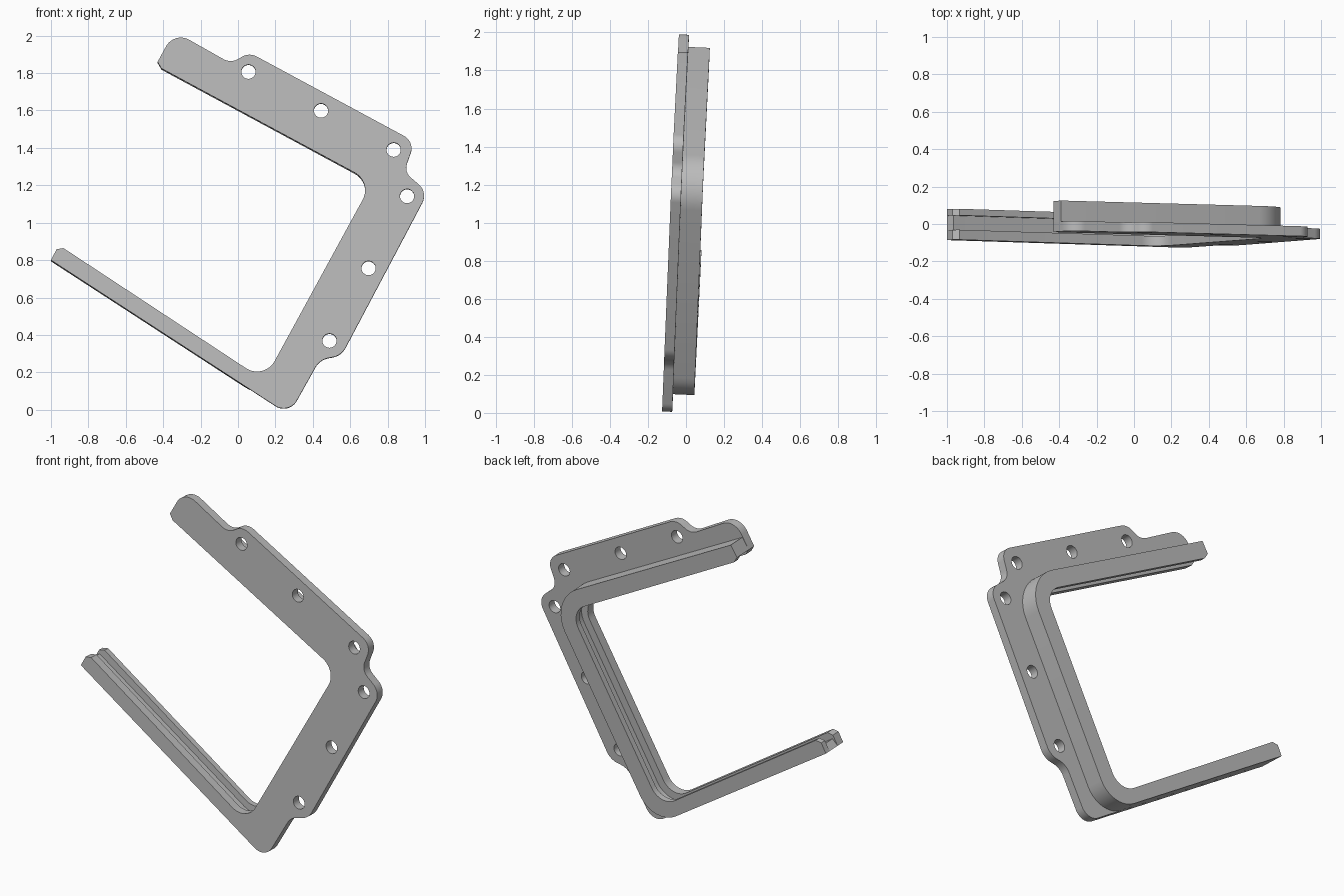
import bpy, bmesh, math
from mathutils import Vector

if "Cube" in bpy.data.objects:
    bpy.data.objects.remove(bpy.data.objects["Cube"])

grey = bpy.data.materials.new("plain grey")
grey.diffuse_color = (0.5, 0.5, 0.5, 1)
grey.use_nodes = True
grey.node_tree.nodes["Principled BSDF"].inputs["Base Color"].default_value = grey.diffuse_color

# The bracket leans back slightly: front plane y = A + B*x + C*z
A, B, C = -0.125, -0.004, 0.0435


def place(p, d):
    x, z = p
    return Vector((x - B * d, A + B * x + C * z + d, z - C * d))


def fillet(corners, seg=10):
    """Round every (x, z, radius) corner of a closed outline."""
    out = []
    n = len(corners)
    for i, (x, z, r) in enumerate(corners):
        p = Vector((x, z))
        if r == 0:
            out.append(p)
            continue
        u = (Vector(corners[i - 1][:2]) - p).normalized()
        v = (Vector(corners[(i + 1) % n][:2]) - p).normalized()
        half = u.angle(v) / 2
        centre = p + (u + v).normalized() * (r / math.sin(half))
        a = p + u * (r / math.tan(half)) - centre
        b = p + v * (r / math.tan(half)) - centre
        a0 = math.atan2(a.y, a.x)
        da = (math.atan2(b.y, b.x) - a0 + math.pi) % (2 * math.pi) - math.pi
        for k in range(seg + 1):
            t = a0 + da * k / seg
            out.append(centre + Vector((math.cos(t), math.sin(t))) * r)
    return out


def circle(x, z, r, n=24):
    return [Vector((x + r * math.cos(2 * math.pi * k / n),
                    z + r * math.sin(2 * math.pi * k / n))) for k in range(n)]


def slab(name, outline, d0, d1, holes=(), caps=True):
    """Extrude an outline with holes from depth d0 to d1."""
    bm = bmesh.new()
    rims = [[], []]
    for loop in [outline, *holes]:
        rings = []
        for side, d in enumerate((d0, d1)):
            vs = [bm.verts.new(place(p, d)) for p in loop]
            rims[side] += [bm.edges.new((vs[i - 1], vs[i])) for i in range(len(vs))]
            rings.append(vs)
        f, g = rings
        for i in range(len(f)):
            bm.faces.new((f[i - 1], f[i], g[i], g[i - 1]))
    if caps:
        for rim in rims:
            bmesh.ops.triangle_fill(bm, edges=rim, use_beauty=True)
    bmesh.ops.recalc_face_normals(bm, faces=bm.faces)
    me = bpy.data.meshes.new(name)
    bm.to_mesh(me)
    bm.free()
    me.materials.append(grey)
    ob = bpy.data.objects.new(name, me)
    bpy.context.collection.objects.link(ob)
    bpy.ops.object.select_all(action='DESELECT')
    bpy.context.view_layer.objects.active = ob
    ob.select_set(True)
    bpy.ops.object.shade_smooth_by_angle(angle=math.radians(25))
    return ob


# Shared inner edge and outer edge of the three-sided frame
inner = [(-0.41, 1.825, 0), (0.718, 1.217, 0.107), (0.14, 0.158, 0.107), (-0.933, 0.864, 0)]
low_end = [(-0.97, 0.858, 0), (-1.0, 0.80, 0)]
outer = [(0.188, 0.029, 0.167), (0.86, 1.259, 0.212), (-0.39, 1.926, 0), (-0.43, 1.86, 0)]

# Front mounting plate with screw tabs
tabs = [(0.272, -0.026, 0.08), (0.437, 0.268, 0.1), (0.553, 0.29, 0.1),
        (1.0156, 1.164, 0.08), (0.887, 1.272, 0.07), (0.945, 1.433, 0.075),
        (0.06, 1.91, 0.08), (-0.038, 1.852, 0.08), (-0.341, 2.023, 0.09),
        (-0.43, 1.86, 0)]
screws = [(0.056, 1.807), (0.444, 1.599), (0.832, 1.39),
          (0.904, 1.142), (0.698, 0.757), (0.489, 0.369)]
slab("mounting_plate", fillet(inner + low_end + tabs), 0, 0.053,
     [circle(x, z, 0.038) for x, z in screws])

# Outer wall behind the plate, leaving a groove open to the inside
groove = [(-0.402, 1.87, 0), (0.78, 1.235, 0.16), (0.161, 0.1, 0.14), (-0.966, 0.835, 0)]
slab("groove_wall", fillet(groove + low_end[1:] + outer), 0.053, 0.13, caps=False)

# Rear lip closing the groove
slab("rear_lip", fillet(inner + low_end + outer), 0.13, 0.165)
